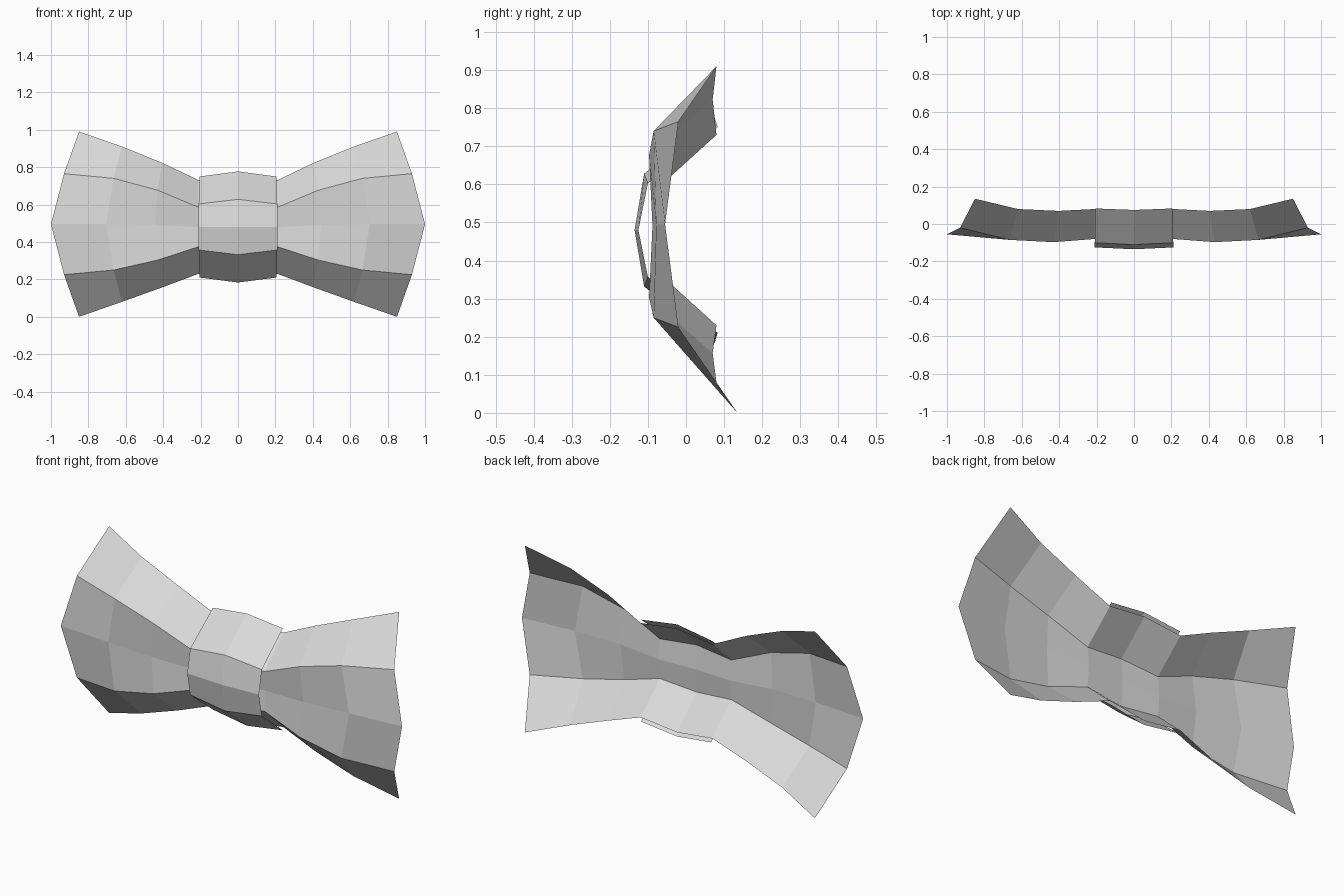
import bpy
import bmesh

default_cube = bpy.data.objects.get("Cube")
if default_cube:
    bpy.data.objects.remove(default_cube, do_unlink=True)


def make_material(name, colour):
    material = bpy.data.materials.new(name)
    material.use_nodes = True
    material.diffuse_color = colour
    material.node_tree.nodes["Principled BSDF"].inputs["Base Color"].default_value = colour
    return material


def column_points(middle_height, rim, fold, middle):
    """Expand half a column (x, y, half height) into five points, top to bottom."""
    upper = [rim, fold, middle]
    lower = [fold, rim]
    points = [(x, y, middle_height + half) for x, y, half in upper]
    points += [(x, y, middle_height - half) for x, y, half in lower]
    return points


def make_folded_sheet(name, columns, material):
    """Skin neighbouring columns with flat quads, then mirror across the middle."""
    mesh = bpy.data.meshes.new(name)
    sheet = bpy.data.objects.new(name, mesh)
    bpy.context.collection.objects.link(sheet)

    bm = bmesh.new()
    grid = [[bm.verts.new(point) for point in column_points(*column)] for column in columns]
    for inner, outer in zip(grid, grid[1:]):
        for row in range(len(inner) - 1):
            bm.faces.new((inner[row], inner[row + 1], outer[row + 1], outer[row]))
    bm.to_mesh(mesh)
    bm.free()

    mesh.materials.append(material)
    mirror = sheet.modifiers.new("Left and right halves", 'MIRROR')
    mirror.use_axis[0] = True
    mirror.use_clip = True
    return sheet


fabric = make_material("light grey fabric", (0.7, 0.7, 0.7, 1))

# Bow: pinched in the middle, flaring and curling back at both ends
bow_columns = [
    (.48, (0, .075, .275), (0, -.09, .125), (0, -.08, 0)),
    (.48, (.21, .08, .25), (.21, -.08, .105), (.21, -.07, 0)),
    (.49, (.405, .07, .333), (.43, -.097, .187), (.445, -.088, 0)),
    (.495, (.62, .08, .415), (.665, -.085, .245), (.705, -.078, 0)),
    (.495, (.85, .135, .495), (.93, -.02, .27), (1, -.055, 0)),
]
make_folded_sheet("bow", bow_columns, fabric)

# Centre band: open strip wrapped over the front of the pinch
band_columns = [
    (.48, (0, .075, .297), (0, -.11, .148), (0, -.135, 0)),
    (.48, (.205, .083, .27), (.21, -.1, .123), (.21, -.125, 0)),
]
make_folded_sheet("centre_band", band_columns, fabric)
